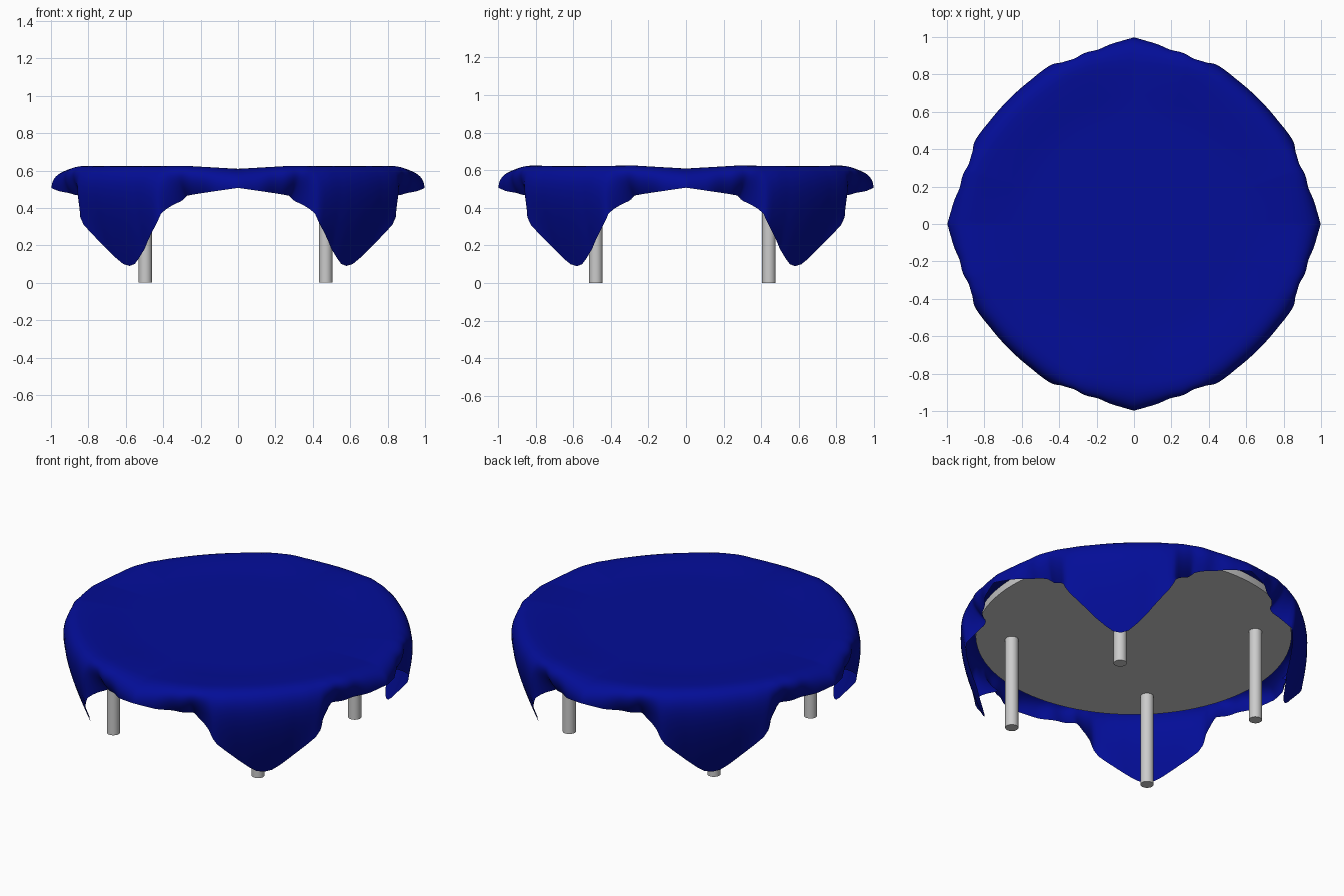
import bpy, bmesh, math

if "Cube" in bpy.data.objects:
    bpy.data.objects.remove(bpy.data.objects["Cube"])

CX, CY = -0.013, -0.019      # the table sits slightly off the cloth centre


def cylinder(name, radius, z0, z1, x, y, sides):
    bpy.ops.mesh.primitive_cylinder_add(vertices=sides, radius=radius, depth=z1 - z0,
                                        location=(x, y, (z0 + z1) / 2))
    ob = bpy.context.object
    ob.name = name
    bpy.ops.object.shade_smooth_by_angle(angle=math.radians(40))
    return ob


# Round table top and four legs
cylinder("table_top", 0.862, 0.556, 0.60, CX, CY, 96)
for sx, side in ((-1, "left"), (1, "right")):
    for sy, end in ((-1, "front"), (1, "back")):
        cylinder(f"{end}_{side}_leg", 0.036, 0, 0.56, CX + sx * 0.482, CY + sy * 0.46, 32)

# Hem shape by angle from the nearest cloth corner: degrees, hem radius,
# hem height, upper bulge radius, lower bulge radius, sideways tuck in degrees
HEM = [
    (0, 0.82, 0.09, 1.02, 0.945, 0),
    (3, 0.825, 0.10, 1.02, 0.945, 0),
    (5.8, 0.839, 0.13, 1.015, 0.95, 0),
    (9.5, 0.86, 0.18, 1.01, 0.955, 0),
    (14.2, 0.908, 0.26, 1.01, 0.96, 0),
    (16.5, 0.935, 0.31, 1.00, 0.965, 0.5),
    (18.6, 0.945, 0.365, 0.99, 0.965, 0.5),
    (20, 0.90, 0.41, 0.99, 0.955, -1.5),
    (22, 0.865, 0.44, 0.99, 0.96, -3),
    (24, 0.87, 0.455, 0.985, 0.96, -2),
    (27, 0.885, 0.465, 0.98, 0.97, 0),
    (32, 0.92, 0.477, 0.97, 0.975, 0),
    (38, 0.965, 0.49, 0.955, 0.985, 0),
    (45, 0.998, 0.507, 0.95, 1.0, 0),
]


def hem_at(deg):
    for a, b in zip(HEM, HEM[1:]):
        if deg <= b[0]:
            k = (deg - a[0]) / (b[0] - a[0])
            return [p + (q - p) * k for p, q in zip(a, b)][1:]
    return HEM[-1][1:]


def bezier(p, t):
    s = 1 - t
    return s**3 * p[0] + 3 * s * s * t * p[1] + 3 * s * t * t * p[2] + t**3 * p[3]


def cloth_column(theta):
    """Points from near the centre to the hem along one direction."""
    off = (math.degrees(theta) % 90) - 45
    phi = abs(off)
    r, z, a, b, tuck = hem_at(phi)
    lift = min(1, (45 - phi) / 18)
    rim = 0.609 + 0.014 * lift
    flat = 0.606
    pts = []
    for i in range(1, 13):                       # flat middle, lifting to the rim
        k = i / 12
        u = max(0, (k - 0.7) / 0.3)
        pts.append((0.83 * k, theta, flat + (rim - flat) * u * u * (3 - 2 * u)))
    ruffle = 0.007 * math.exp(-((phi - 29) / 7) ** 2)
    for i in range(1, 21):                       # overhang
        t = i / 20
        pr = bezier((0.83, a, b, r), t)
        pz = bezier((rim, rim + 0.003 + 0.012 * lift, z + 0.55 * (rim - z), z), t)
        pr += ruffle * t * math.sin(math.radians(phi) * 40)
        pts.append((pr, theta + math.radians(math.copysign(tuck, off)) * t * t, pz))
    return [(r * math.cos(h), r * math.sin(h), z) for r, h, z in pts]


# Draped square cloth
N = 480
bm = bmesh.new()
centre = bm.verts.new((0, 0, 0.606))
cols = [[bm.verts.new(p) for p in cloth_column(2 * math.pi * j / N)] for j in range(N)]
for j in range(N):
    c, d = cols[j], cols[(j + 1) % N]
    bm.faces.new((centre, c[0], d[0]))
    for i in range(len(c) - 1):
        bm.faces.new((c[i], c[i + 1], d[i + 1], d[i]))
# Soften the folds
for _ in range(2):
    bmesh.ops.smooth_vert(bm, verts=[v for c in cols for v in c[12:-1]], factor=0.5,
                          use_axis_x=True, use_axis_y=True, use_axis_z=True)
for f in bm.faces:
    f.smooth = True
mesh = bpy.data.meshes.new("tablecloth")
bm.to_mesh(mesh)
bm.free()
cloth = bpy.data.objects.new("tablecloth", mesh)
bpy.context.collection.objects.link(cloth)
mat = bpy.data.materials.new("blue_cloth")
mat.diffuse_color = (0.001, 0.004, 0.31, 1)
mat.use_nodes = True
mat.node_tree.nodes["Principled BSDF"].inputs["Base Color"].default_value = mat.diffuse_color
mesh.materials.append(mat)
